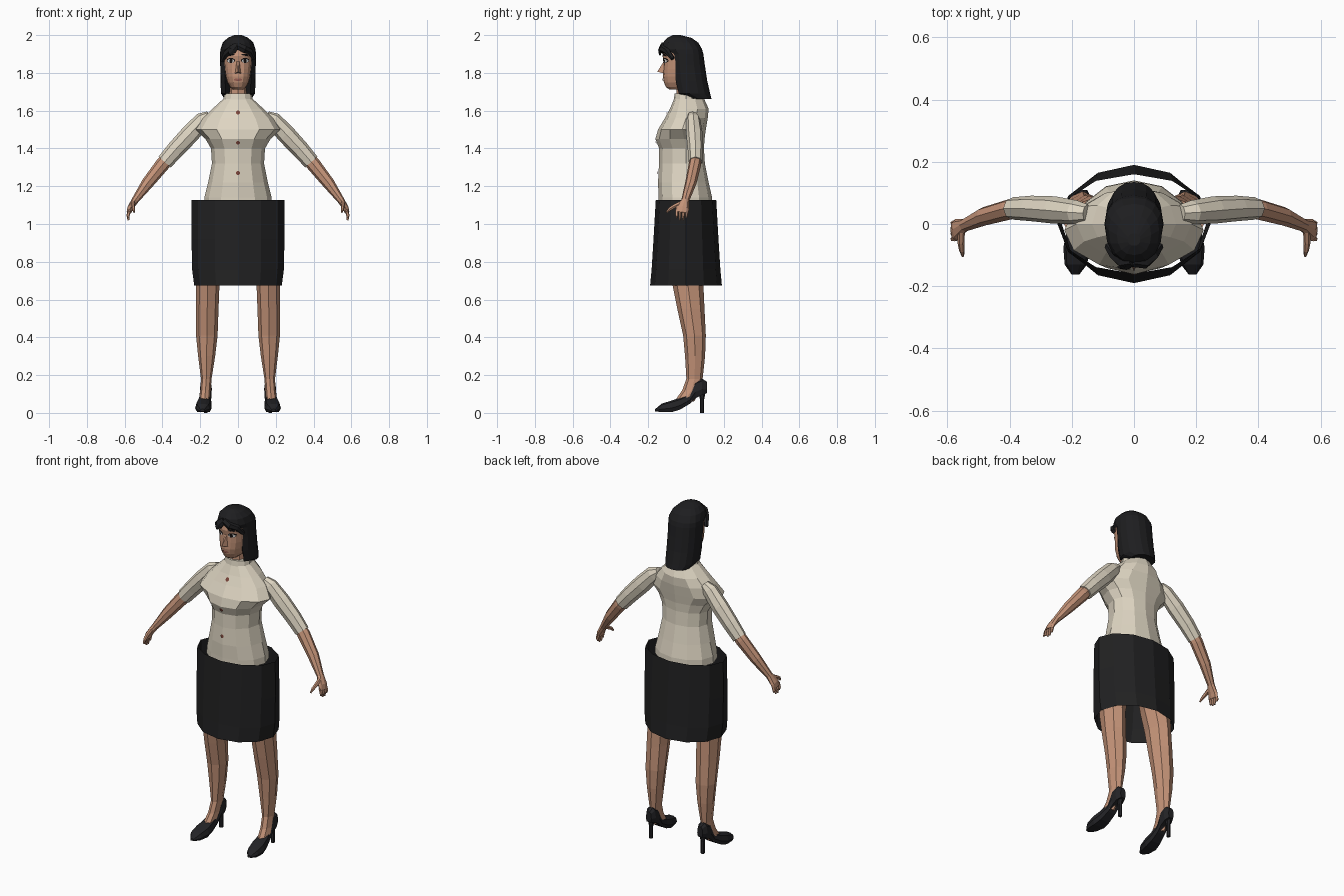
import bpy, bmesh, math
from mathutils import Vector
from mathutils.bvhtree import BVHTree


def material(name, r, g, b):
    m = bpy.data.materials.new(name)
    lin = [(c / 255 / 12.92 if c < 10 else ((c / 255 + 0.055) / 1.055) ** 2.4) for c in (r, g, b)]
    m.diffuse_color = (*lin, 1)
    return m


SKIN = material("skin", 196, 147, 120)
CLOTH = material("cream_cloth", 222, 213, 194)
SKIRT = material("black_cloth", 33, 33, 34)
HAIR = material("dark_hair", 30, 30, 32)
SHOE = material("black_leather", 35, 35, 38)
BUTTON = material("button_brown", 125, 70, 58)
WHITE = material("eye_white", 225, 225, 222)
DARK = material("eye_dark", 22, 18, 18)
LIP = material("lip", 160, 100, 88)


def finish(name, bm, mat, mirror=False):
    bmesh.ops.recalc_face_normals(bm, faces=bm.faces)
    me = bpy.data.meshes.new(name)
    bm.to_mesh(me)
    bm.free()
    me.materials.append(mat)
    ob = bpy.data.objects.new(name, me)
    bpy.context.collection.objects.link(ob)
    if mirror:
        ob.modifiers.new("mirror", 'MIRROR')
    return ob


def loft(name, rings, mat, mirror=False, caps=True):
    """Skin a stack of point rings, all with the same number of points."""
    bm = bmesh.new()
    rows = [[bm.verts.new(p) for p in r] for r in rings]
    n = len(rows[0])
    for a, b in zip(rows, rows[1:]):
        for i in range(n):
            j = (i + 1) % n
            bm.faces.new((a[i], a[j], b[j], b[i]))
    if caps:
        bm.faces.new(rows[0][::-1])
        bm.faces.new(rows[-1])
    return finish(name, bm, mat, mirror)


def body_ring(z, rx, yf, yb, cy=0.0, n=12, k=1.0, dent=None, cx=0.0):
    """Level ring with its own front and back depth; dent pulls the front in."""
    pts = []
    for i in range(n):
        a = 2 * math.pi * i / n - math.pi / 2
        c, s = math.cos(a), math.sin(a)
        x = cx + math.copysign(abs(c) ** k, c) * rx
        d = math.copysign(abs(s) ** k, s)
        y = cy + (d * (yb - cy) if s > 0 else -d * (yf - cy))
        if dent is not None and s < -0.8:
            y = max(y, dent)
        pts.append((x, y, z))
    return pts


def tube(name, path, mat, mirror=False, u=(0, 1, 0), n=8):
    """Tube along (x, y, z, half width on u, half width across)."""
    P = [Vector(p[:3]) for p in path]
    rings = []
    for i, p in enumerate(path):
        t = (P[min(i + 1, len(P) - 1)] - P[max(i - 1, 0)]).normalized()
        v = t.cross(Vector(u)).normalized()
        w = v.cross(t)
        rings.append([P[i] + w * math.cos(2 * math.pi * j / n) * p[3]
                      + v * math.sin(2 * math.pi * j / n) * p[4] for j in range(n)])
    return loft(name, rings, mat, mirror)


def plate(name, target, x, z, rx, rz, mat, off, mirror=False, n=8, tilt=0.0):
    """Thin oval laid on the front of a target part."""
    tree = BVHTree.FromPolygons([v.co for v in target.data.vertices],
                                [p.vertices[:] for p in target.data.polygons])
    bm = bmesh.new()

    def put(px, pz):
        hit = tree.ray_cast(Vector((px, -1, pz)), Vector((0, 1, 0)))[0]
        return bm.verts.new((px, (hit.y if hit else -0.05) - off, pz))
    mid = put(x, z)
    rim = []
    for i in range(n):
        a = 2 * math.pi * (i + 0.5) / n
        dx = rx * math.cos(a)
        rim.append(put(x + dx, z + rz * math.sin(a) + tilt * dx))
    for i in range(n):
        bm.faces.new((mid, rim[i], rim[(i + 1) % n]))
    return finish(name, bm, mat, mirror)


# Blouse with collar and buttons
blouse = loft("blouse", [body_ring(*r) for r in (
    (1.10, .18, -.145, .14), (1.14, .178, -.145, .138), (1.22, .158, -.148, .12),
    (1.32, .138, -.143, .10), (1.40, .143, -.142, .095), (1.45, .172, -.162, .098, -.01),
    (1.50, .224, -.148, .105, -.02), (1.56, .185, -.112, .115), (1.61, .135, -.085, .12),
    (1.665, .075, -.062, .095))], CLOTH)
loft("collar", [body_ring(1.65, .08, -.066, .06), body_ring(1.69, .072, -.06, .05)], CLOTH)
for z in (1.59, 1.43, 1.27):
    plate("button", blouse, 0, z, .011, .011, BUTTON, .006)

# Open skirt
loft("skirt", [body_ring(.675, .232, -.19, .19), body_ring(.76, .243, -.182, .182),
               body_ring(.92, .246, -.172, .172), body_ring(1.127, .245, -.16, .16)],
     SKIRT, caps=False)

# Sleeves, forearms and hands
tube("sleeve", ((.15, .035, 1.575, .028, .025), (.185, .038, 1.55, .038, .045),
                (.255, .045, 1.475, .044, .05), (.33, .05, 1.395, .041, .047),
                (.388, .05, 1.328, .036, .043)), CLOTH, True)
tube("forearm", ((.37, .05, 1.35, .03, .034), (.40, .047, 1.315, .033, .038),
                 (.48, .025, 1.215, .03, .032), (.545, -.004, 1.125, .021, .019),
                 (.57, -.018, 1.085, .035, .016), (.578, -.022, 1.06, .034, .012)), SKIN, True)
for i in range(4):
    y = -.048 + i * .017
    tip = 1.02 + (.012 if i in (0, 3) else 0)
    tube("finger", ((.574, y, 1.075, .008, .009), (.582, y, 1.045, .008, .009),
                    (.58, y - .002, tip, .004, .005)), SKIN, True, n=5)
tube("thumb", ((.555, -.02, 1.115, .012, .012), (.556, -.06, 1.095, .011, .012),
               (.553, -.085, 1.08, .009, .01), (.55, -.103, 1.062, .004, .005)),
     SKIN, True, u=(1, 0, 0), n=6)

# Legs and feet
legs = ((1.0, .125, 0, .1, .085), (.80, .145, .005, .078, .085), (.68, .16, .01, .062, .082),
        (.55, .163, .026, .06, .072), (.41, .165, .045, .057, .06), (.30, .166, .048, .045, .053),
        (.18, .168, .045, .028, .043), (.12, .172, .03, .028, .05), (.06, .178, -.01, .03, .052))
loft("leg", [body_ring(z, rx, cy - ry, cy + ry, cy, 8, 1, None, cx)
             for z, cx, cy, rx, ry in legs], SKIN, True)

# High heeled shoes: upright sections from toe to heel (y, centre x, low, high, half width)
sections = ((-.163, .188, .008, .02, .012), (-.13, .187, .004, .048, .036),
            (-.075, .183, .004, .066, .044), (-.03, .179, .018, .08, .039),
            (.02, .174, .048, .105, .032), (.05, .171, .078, .17, .031),
            (.085, .17, .095, .182, .032), (.11, .169, .105, .165, .018))
loft("shoe", [[(cx + w * c, y, lo + (hi - lo) * t) for c, t in
               ((-.75, 0), (.75, 0), (1, .35), (.8, .85), (.35, 1), (-.35, 1), (-.8, .85), (-1, .35))]
              for y, cx, lo, hi, w in sections], SHOE, True)
loft("heel", [body_ring(z, r, .085 - r, .085 + r, .085, 6, 1, None, .17)
              for z, r in ((0, .011), (.07, .011), (.125, .022))], SHOE, True)

# Head, neck and face
loft("neck", [body_ring(1.64, .05, -.05, .05, n=8), body_ring(1.76, .046, -.05, .04, n=8)], SKIN)
head = loft("head", [body_ring(z, rx, yf, .05, -.03, 16, .85) for z, rx, yf in (
    (1.712, .028, -.088), (1.725, .042, -.106), (1.75, .057, -.117), (1.78, .066, -.122),
    (1.82, .072, -.12), (1.86, .075, -.118), (1.89, .076, -.124), (1.93, .072, -.115),
    (1.96, .05, -.09))], SKIN)
bm = bmesh.new()
v = [bm.verts.new(p) for p in ((-.007, -.115, 1.865), (.007, -.115, 1.865), (.017, -.115, 1.797),
                               (-.017, -.115, 1.797), (0, -.152, 1.806))]
for a, b in ((0, 1), (1, 2), (2, 3), (3, 0)):
    bm.faces.new((v[a], v[b], v[4]))
finish("nose", bm, SKIN)
plate("lips", head, 0, 1.764, .023, .008, LIP, .006)
plate("eye_liner", head, .038, 1.866, .023, .0135, DARK, .003, True)
plate("eye", head, .038, 1.864, .019, .010, WHITE, .005, True)
plate("iris", head, .037, 1.864, .009, .010, DARK, .007, True)
plate("eyebrow", head, .04, 1.895, .024, .005, DARK, .004, True, tilt=-.1)

# Hair with a hollow front, and a swept fringe
loft("hair", [body_ring(z, rx, yf, yb, cy, 16, .9, dent) for z, rx, yf, yb, cy, dent in (
    (1.662, .07, .04, .135, .07, None), (1.69, .09, -.06, .128, .02, .0),
    (1.76, .093, -.078, .112, .01, -.03), (1.84, .094, -.078, .10, .0, -.03),
    (1.90, .095, -.09, .092, .0, -.05), (1.925, .093, -.132, .085, .0, None),
    (1.96, .081, -.122, .065, -.02, None), (1.985, .055, -.1, .03, -.035, None),
    (2.0, .02, -.07, -.03, -.05, None))], HAIR)
for s, drop in ((-1, 1.893), (1, 1.905)):
    tube("fringe", ((-.005, -.118, 1.945, .02, .02), (s * .035, -.124, 1.925, .02, .022),
                    (s * .062, -.1, drop + .01, .018, .018), (s * .085, -.07, drop - .03, .012, .01)),
         HAIR, n=6)
tube("fringe_lock", ((-.01, -.125, 1.94, .014, .015), (-.025, -.136, 1.92, .012, .02),
                     (-.045, -.138, 1.9, .006, .012)), HAIR, n=6)
